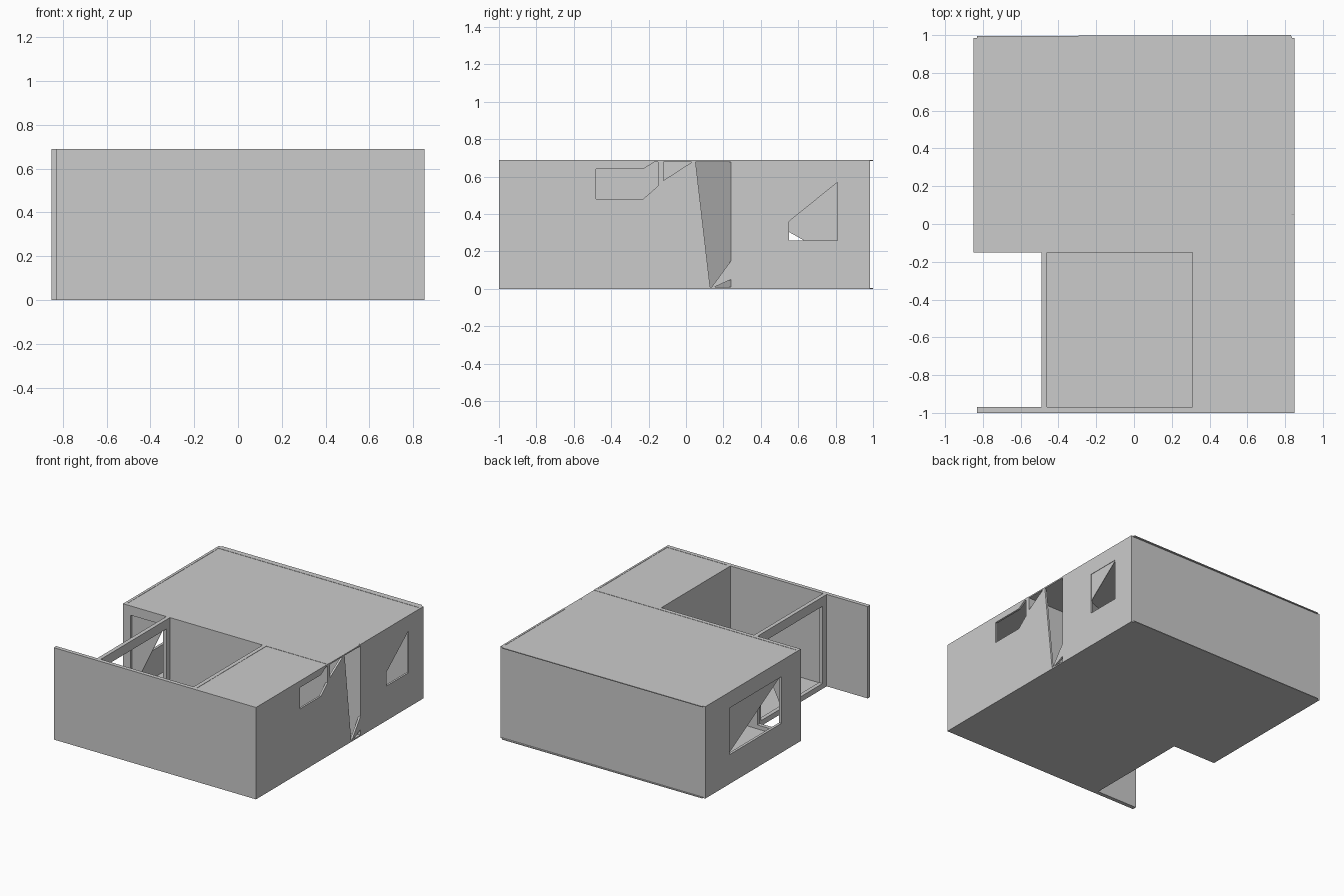
import bpy, bmesh

if "Cube" in bpy.data.objects:
    bpy.data.objects.remove(bpy.data.objects["Cube"])

H = 0.69   # wall height
T = 0.03   # wall thickness


def prism(name, pts, axis, lo, hi):
    """Extrude a 2D outline along an axis: x uses (y,z), y uses (x,z), z uses (x,y)."""
    def place(a, b, d):
        return {'x': (d, a, b), 'y': (a, d, b), 'z': (a, b, d)}[axis]
    bm = bmesh.new()
    face = bm.faces.new([bm.verts.new(place(a, b, lo)) for a, b in pts])
    if hi != lo:
        ext = bmesh.ops.extrude_face_region(bm, geom=[face])
        vec = place(0, 0, hi - lo)
        bmesh.ops.translate(bm, vec=vec, verts=[v for v in ext['geom'] if isinstance(v, bmesh.types.BMVert)])
    bmesh.ops.recalc_face_normals(bm, faces=bm.faces)
    mesh = bpy.data.meshes.new(name)
    bm.to_mesh(mesh)
    bm.free()
    ob = bpy.data.objects.new(name, mesh)
    bpy.context.collection.objects.link(ob)
    return ob


def rect(a0, a1, b0, b1):
    return [(a0, b0), (a1, b0), (a1, b1), (a0, b1)]


def wall(name, axis, lo, hi, a0, a1, hole=None):
    """Full-height wall with an optional rectangular opening (a0, a1, z0, z1)."""
    if hole is None:
        prism(name, rect(a0, a1, 0, H), axis, lo, hi)
        return
    h0, h1, z0, z1 = hole
    parts = {'side_a': (a0, h0, 0, H), 'side_b': (h1, a1, 0, H),
             'sill': (h0, h1, 0, z0), 'lintel': (h0, h1, z1, H)}
    for part, (p0, p1, q0, q1) in parts.items():
        if q1 - q0 > 0.001:
            prism(f"{name}_{part}", rect(p0, p1, q0, q1), axis, lo, hi)


# Floors and roofs; the front room stays open at the top
prism("main_floor", rect(-0.85, 0.85, -0.15, 0.985), 'z', 0, 0.01)
prism("front_floor", rect(-0.49, 0.85, -1, -0.15), 'z', 0, 0.01)
prism("main_roof", rect(-0.84, 0.85, -0.15, 0.975), 'z', H - 0.012, H - 0.002)
prism("side_room_roof", rect(0.31, 0.85, -0.99, -0.15), 'z', H - 0.012, H - 0.002)

# Thin slab lips along the back edge
for name, z in (("floor_lip", 0), ("roof_lip", H - 0.006)):
    prism(name, [(-0.83, 0.98), (0.84, 0.98), (0.83, 1.0), (-0.83, 0.995)], 'z', z, z + 0.006)

# Outer walls
wall("front_wall", 'y', -1, -1 + T, -0.83, 0.85)
wall("back_wall", 'y', 0.985 - T, 0.985, -0.85, 0.85)
wall("left_wall", 'x', -0.85, -0.83, -0.15, 0.985, (0.08, 0.70, 0.22, 0.57))
wall("front_room_left_wall", 'x', -0.49, -0.46, -0.97, -0.15, (-0.92, -0.19, 0.04, 0.62))

# Cross wall, in stretches with a glazed opening and an inner door
wall("cross_wall_left", 'y', -0.15, -0.12, -0.85, -0.46, (-0.79, -0.51, 0.04, 0.62))
wall("cross_wall_middle", 'y', -0.15, -0.12, -0.46, 0.31)
wall("cross_wall_right", 'y', -0.15, -0.12, 0.31, 0.85, (0.34, 0.51, 0.0, 0.58))
wall("side_room_wall", 'x', 0.31, 0.34, -0.97, -0.15)

# Right wall, with its irregular cuts, outlined in (y, z)
right_panels = {
    "right_wall_front_lower": [(-1, 0), (-0.15, 0), (-0.15, 0.55), (-0.23, 0.48), (-0.48, 0.48), (-0.98, H), (-1, H)],
    "right_wall_front_upper": [(-0.98, H), (-0.48, 0.48), (-0.48, 0.64), (-0.23, 0.64), (-0.15, H)],
    "right_wall_middle": [(-0.12, 0), (0.13, 0), (0.05, H), (-0.12, 0.58)],
    "right_wall_gap_brace": [(0.13, 0), (0.24, 0.05), (0.24, 0.15)],
}
for name, pts in right_panels.items():
    prism(name, pts, 'x', 0.835, 0.85)
wall("right_wall_back", 'x', 0.835, 0.85, 0.24, 0.985, (0.55, 0.81, 0.26, 0.57))

# Slanted partition behind the gap
prism("slanted_partition", [(0.845, 0.24), (0.34, 0.04), (0.34, 0.06), (0.845, 0.26)], 'z', 0.01, H - 0.012)

# Half panes in the openings
prism("right_window_pane", [(0.55, 0.36), (0.81, 0.57), (0.55, 0.57)], 'x', 0.842, 0.847)
prism("left_window_pane", [(0.70, 0.22), (0.70, 0.57), (0.08, 0.57)], 'x', -0.84, -0.835)
prism("front_window_pane", [(-0.79, 0.04), (-0.51, 0.62), (-0.79, 0.62)], 'y', -0.13, -0.125)
